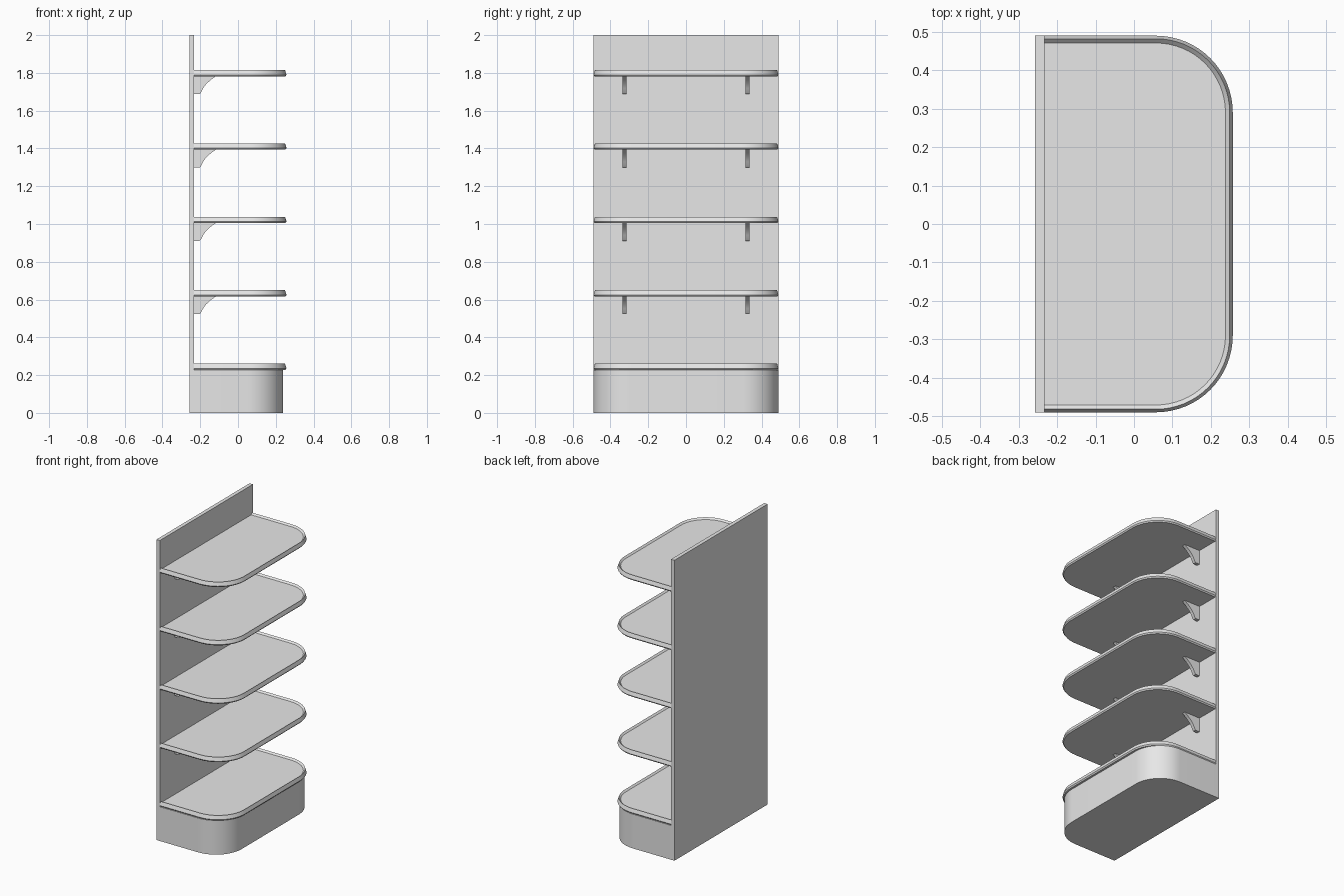
import bpy
import bmesh
from math import sin, cos, pi, radians

if "Cube" in bpy.data.objects:
    bpy.data.objects.remove(bpy.data.objects["Cube"], do_unlink=True)

BACK, WALL, HALF = -0.258, -0.233, 0.49   # panel back, panel front, half width
FIRST, STEP = 0.228, 0.3885               # underside of lowest shelf, spacing

grey = bpy.data.materials.new("plain_grey")
grey.use_nodes = True
grey.diffuse_color = (0.8, 0.8, 0.8, 1)
grey.node_tree.nodes["Principled BSDF"].inputs["Base Color"].default_value = grey.diffuse_color


def loft(name, rings):
    """Skin a stack of equal-length point loops and cap both ends."""
    bm = bmesh.new()
    loops = [[bm.verts.new(p) for p in ring] for ring in rings]
    n = len(loops[0])
    for a, b in zip(loops, loops[1:]):
        for i in range(n):
            j = (i + 1) % n
            bm.faces.new((a[i], a[j], b[j], b[i]))
    bm.faces.new(loops[0][::-1])
    bm.faces.new(loops[-1])
    bmesh.ops.recalc_face_normals(bm, faces=bm.faces)
    mesh = bpy.data.meshes.new(name)
    bm.to_mesh(mesh)
    bm.free()
    mesh.materials.append(grey)
    obj = bpy.data.objects.new(name, mesh)
    bpy.context.collection.objects.link(obj)
    bpy.ops.object.select_all(action='DESELECT')
    obj.select_set(True)
    bpy.context.view_layer.objects.active = obj
    bpy.ops.object.shade_smooth_by_angle(angle=radians(25))
    return obj


def outline(back, front, radius, inset, z, steps=16):
    """Rectangle with two rounded front corners, inset on all but the back."""
    r = radius - inset
    arc = [(front - radius + r * sin(pi / 2 * i / steps),
            HALF - radius + r * cos(pi / 2 * i / steps)) for i in range(steps + 1)]
    half = [(back, HALF - inset)] + arc
    return [(x, y, z) for x, y in half] + [(x, -y, z) for x, y in reversed(half)]


# Plinth with rounded front corners
loft("base", [outline(BACK, 0.238, 0.19, 0, z) for z in (0, FIRST)])

# Upright back panel
loft("back_panel", [[(x, y, z) for x, y in ((BACK, -HALF), (WALL, -HALF),
                                            (WALL, HALF), (BACK, HALF))]
                    for z in (FIRST, 2.0)])

# Shelf section: underside, widest edge, raised lip, recessed top
shelf_section = [(0.006, 0), (0, 0.008), (0.008, 0.033), (0.019, 0.022)]
# Bracket side profile: x from the wall, z below the shelf
bracket_profile = [(0, 0), (0.115, 0), (0.088, -0.02), (0.064, -0.042),
                   (0.048, -0.064), (0.036, -0.088), (0.03, -0.094), (0, -0.094)]

for i in range(5):
    z = FIRST + STEP * i
    loft(f"shelf_{i + 1}", [outline(WALL, 0.257, 0.2, d, z + h) for d, h in shelf_section])
    if i:
        for side, y in (("left", 0.325), ("right", -0.325)):
            # The model's left and right follow the sign of y along its wall
            loft(f"bracket_{i + 1}_{side}_end",
                 [[(WALL + px, y + t, z + pz) for px, pz in bracket_profile]
                  for t in (-0.011, 0.011)])
